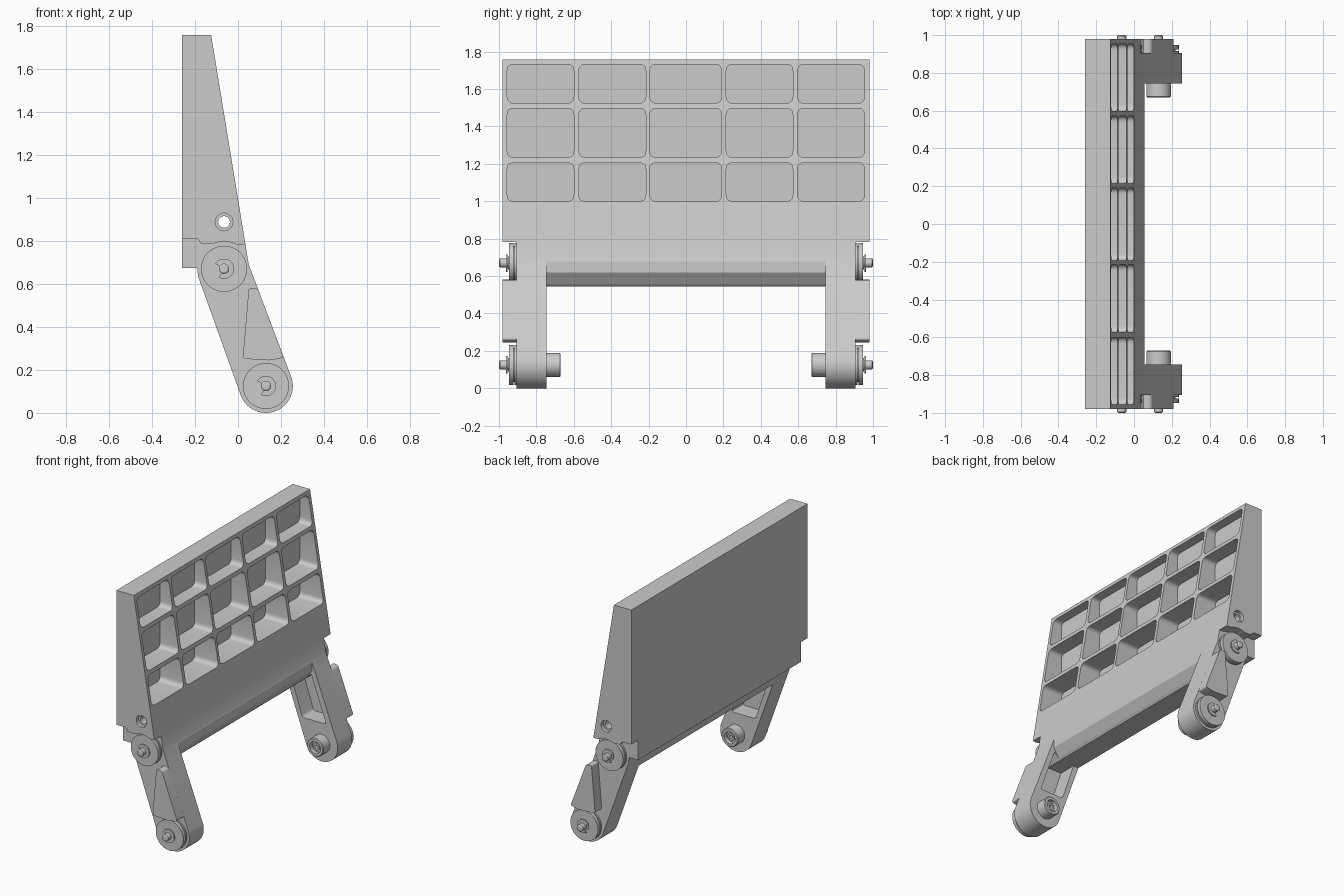
import bpy, bmesh
from math import sin, cos, pi, radians

if "Cube" in bpy.data.objects:
    bpy.data.objects.remove(bpy.data.objects["Cube"])


def finish(name, bm, smooth=True):
    bmesh.ops.remove_doubles(bm, verts=bm.verts, dist=1e-6)
    bmesh.ops.recalc_face_normals(bm, faces=bm.faces)
    me = bpy.data.meshes.new(name)
    bm.to_mesh(me)
    bm.free()
    ob = bpy.data.objects.new(name, me)
    bpy.context.collection.objects.link(ob)
    if smooth:
        shade(ob)
    return ob


def shade(ob):
    bpy.ops.object.select_all(action='DESELECT')
    ob.select_set(True)
    bpy.context.view_layer.objects.active = ob
    bpy.ops.object.shade_smooth_by_angle(angle=radians(30))


def prism(name, pts, a, b, axis='Y'):
    """Extrude a profile along Y (points are x,z) or X (points are y,z)."""
    bm = bmesh.new()
    place = (lambda p, d: (p[0], d, p[1])) if axis == 'Y' else (lambda p, d: (d, p[0], p[1]))
    lo = [bm.verts.new(place(p, a)) for p in pts]
    hi = [bm.verts.new(place(p, b)) for p in pts]
    bm.faces.new(lo)
    bm.faces.new(hi[::-1])
    n = len(pts)
    for i in range(n):
        j = (i + 1) % n
        bm.faces.new((lo[i], hi[i], hi[j], lo[j]))
    return finish(name, bm)


def lathe(name, prof, cx, cz, sign=1, n=40):
    """Turn an (r, y) profile around a y-parallel axis, capped at both ends."""
    bm = bmesh.new()
    rings = [[bm.verts.new((cx + r * cos(2 * pi * k / n), sign * y, cz + r * sin(2 * pi * k / n)))
              for k in range(n)] for r, y in prof]
    for p, q in zip(rings, rings[1:]):
        for k in range(n):
            m = (k + 1) % n
            bm.faces.new((p[k], p[m], q[m], q[k]))
    bm.faces.new(rings[0])
    bm.faces.new(rings[-1])
    return finish(name, bm)


def rounded(pts, r, seg=5):
    """Round polygon corners with quadratic arcs."""
    out = []
    n = len(pts)
    for i in range(n):
        p, a, b = pts[i], pts[i - 1], pts[(i + 1) % n]

        def toward(q):
            dx, dy = q[0] - p[0], q[1] - p[1]
            l = (dx * dx + dy * dy) ** 0.5
            return p[0] + dx / l * r, p[1] + dy / l * r
        s, e = toward(a), toward(b)
        for k in range(seg + 1):
            t = k / seg
            w = ((1 - t) ** 2, 2 * t * (1 - t), t * t)
            out.append(tuple(w[0] * s[c] + w[1] * p[c] + w[2] * e[c] for c in (0, 1)))
    return out


def arc(cx, cz, r, a0, a1, n):
    return [(cx + r * cos(radians(a0 + (a1 - a0) * k / n)),
             cz + r * sin(radians(a0 + (a1 - a0) * k / n))) for k in range(n + 1)]


def cut(ob, cutter):
    cutter.hide_render = True
    m = ob.modifiers.new('cut', 'BOOLEAN')
    m.operation, m.solver, m.object = 'DIFFERENCE', 'EXACT', cutter
    bpy.ops.object.select_all(action='DESELECT')
    bpy.context.view_layer.objects.active = ob
    ob.select_set(True)
    bpy.ops.object.modifier_apply(modifier=m.name)
    bpy.data.objects.remove(cutter, do_unlink=True)


TOP, LOW = (-0.065, 0.67), (0.13, 0.125)   # pivot centres

# Wedge-shaped panel with its lower cross bar
panel = prism('panel', [(-0.26, 1.758), (-0.125, 1.758), (0.05, 0.69), (0.0765, 0.62), (0.0, 0.545),
                        (-0.1535, 0.545), (-0.185, 0.633), (-0.19, 0.673), (-0.26, 0.673)],
              -0.98, 0.98)

# Cross bar is set back from the legs
cut(panel, prism('bar_cutter', [(0.055, 0.72), (0.055, 0.62), (0.001, 0.54), (0.2, 0.54), (0.2, 0.72)],
                 -0.745, 0.745))

# Grid of weight-saving pockets in the sloped face
for y0, y1 in [(-0.956, -0.6), (-0.573, -0.215), (-0.193, 0.19), (0.215, 0.571), (0.597, 0.954)]:
    for z0, z1 in [(1.0, 1.206), (1.235, 1.497), (1.525, 1.732)]:
        box = rounded([(y0, z0), (y1, z0), (y1, z1), (y0, z1)], 0.035)
        cut(panel, prism('pocket_cutter', box, -0.187, 0.2, 'X'))

# Side recesses around the upper pivots
recess = [(-0.4, 0.812), (-0.195, 0.812), (-0.183, 0.805), (-0.175, 0.79), (-0.16, 0.786)]
recess += arc(*TOP, 0.127, 115, 62, 8)
recess += [(0.015, 0.781), (0.2, 0.781), (0.2, 0.4), (-0.4, 0.4)]
for s in (-1, 1):
    cut(panel, prism('recess_cutter', recess, s * 0.905, s * 1.1))

# Counterbored cross hole
cut(panel, lathe('hole_cutter', [(0.041, -1.1), (0.041, -0.955), (0.027, -0.955), (0.027, 0.955),
                                 (0.041, 0.955), (0.041, 1.1)], -0.065, 0.888))
shade(panel)

leg_pts = [(0.0765, 0.62)] + arc(*LOW, 0.125, 19.5, -160.5, 28) + [(-0.1535, 0.545), (0.0, 0.545)]
leg_pocket = rounded([(-0.02, 0.27), (0.165, 0.27), (0.045, 0.6), (-0.13, 0.6)], 0.02)
pad_pts = rounded([(0.05, 0.582), (0.0925, 0.578), (0.213, 0.258), (0.15, 0.244), (0.022, 0.252)], 0.015)
roller = [(0.107, 0.905), (0.107, 0.916), (0.09, 0.916), (0.09, 0.923), (0.107, 0.923), (0.107, 0.947),
          (0.036, 0.947), (0.036, 0.952), (0.024, 0.952), (0.024, 0.995), (0.016, 1.0)]
boss = [(0.065, 0.745), (0.065, 0.675), (0.06, 0.67), (0.042, 0.67), (0.042, 0.7),
        (0.026, 0.7), (0.026, 0.685), (0.012, 0.685), (0.012, 0.71)]

for s, side in ((-1, 'front'), (1, 'back')):
    # Leg with a pocket in its inner face, open up to the cross bar
    leg = prism(f'{side}_leg', leg_pts, s * 0.745, s * 0.905)
    cut(leg, prism('leg_cutter', leg_pocket, s * 0.6, s * 0.87))
    shade(leg)
    # Raised outer pad
    prism(f'{side}_leg_pad', pad_pts, s * 0.905, s * 0.98)
    # Hollow inner boss
    lathe(f'{side}_inner_boss', boss, *LOW, s)
    # Stacked discs with pin, and C-shaped retaining clips
    for c, where in ((TOP, 'upper'), (LOW, 'lower')):
        lathe(f'{side}_{where}_pivot', roller, *c, s)
        ring = arc(*c, 0.047, -120, 150, 20) + arc(*c, 0.022, 150, -120, 20)
        prism(f'{side}_{where}_clip', ring, s * 0.954, s * 0.962)
